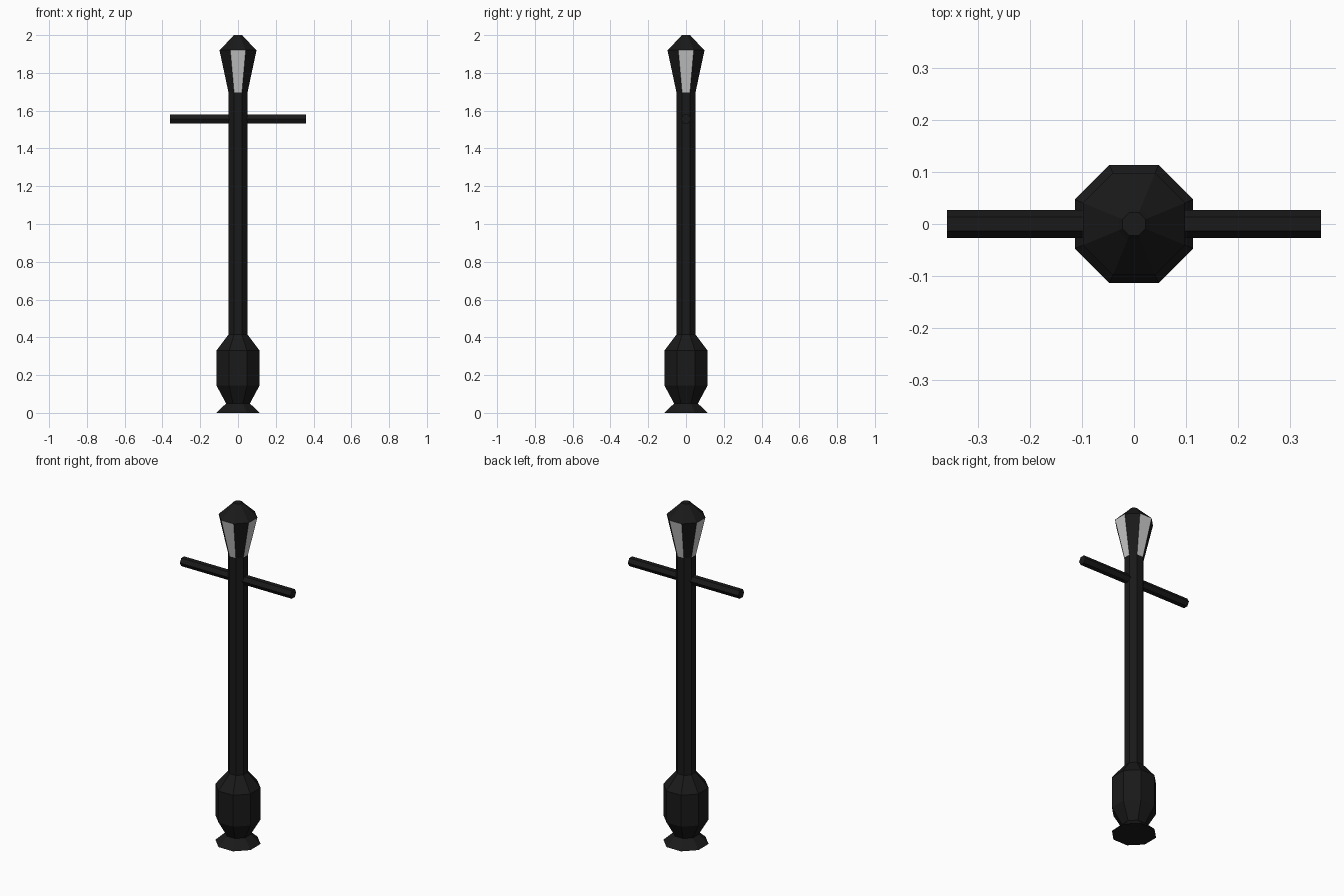
import bpy, bmesh, math

if "Cube" in bpy.data.objects:
    bpy.data.objects.remove(bpy.data.objects["Cube"])

def material(name, v):
    m = bpy.data.materials.new(name)
    m.diffuse_color = (v, v, v, 1)
    m.use_nodes = True
    m.node_tree.nodes["Principled BSDF"].inputs["Base Color"].default_value = m.diffuse_color
    return m

iron = material("black_iron", 0.01)
glass = material("frosted_glass", 0.6)

def lathe(name, profile, sides=8, bottom=False, top=False, mats=(iron,)):
    """Stack of regular polygon rings; profile holds (apothem, z)."""
    bm = bmesh.new()
    rings = []
    for apothem, z in profile:
        r = apothem / math.cos(math.pi / sides)
        rings.append([bm.verts.new((r * math.cos((i + 0.5) * math.tau / sides),
                                    r * math.sin((i + 0.5) * math.tau / sides), z))
                      for i in range(sides)])
    for lo, hi in zip(rings, rings[1:]):
        for i in range(sides):
            j = (i + 1) % sides
            f = bm.faces.new((lo[i], lo[j], hi[j], hi[i]))
            # a second material goes on every other side
            f.material_index = (i % 2) if len(mats) > 1 else 0
    if bottom:
        bm.faces.new(rings[0][::-1])
    if top:
        bm.faces.new(rings[-1])
    me = bpy.data.meshes.new(name)
    bm.to_mesh(me)
    bm.free()
    for m in mats:
        me.materials.append(m)
    ob = bpy.data.objects.new(name, me)
    bpy.context.collection.objects.link(ob)
    return ob

# Flared foot and bulging pedestal
lathe("base", [(0.114, 0), (0.063, 0.05), (0.114, 0.145), (0.114, 0.33), (0.05, 0.415)], bottom=True)
# Straight post
lathe("post", [(0.05, 0.415), (0.05, 1.695)])
# Lantern: glass on the four main sides, iron on the diagonals
lathe("lantern", [(0.05, 1.695), (0.098, 1.92)], mats=(iron, glass))
# Lantern roof
lathe("lantern_cap", [(0.098, 1.92), (0.03, 1.99), (0.022, 2.0)], top=True)
# Ladder crossbar, hexagonal, lying along x
bar = lathe("crossbar", [(0.0235, -0.36), (0.0235, 0.36)], sides=6, bottom=True, top=True)
bar.rotation_euler = (0, math.pi / 2, 0)
bar.location = (0, 0, 1.556)
